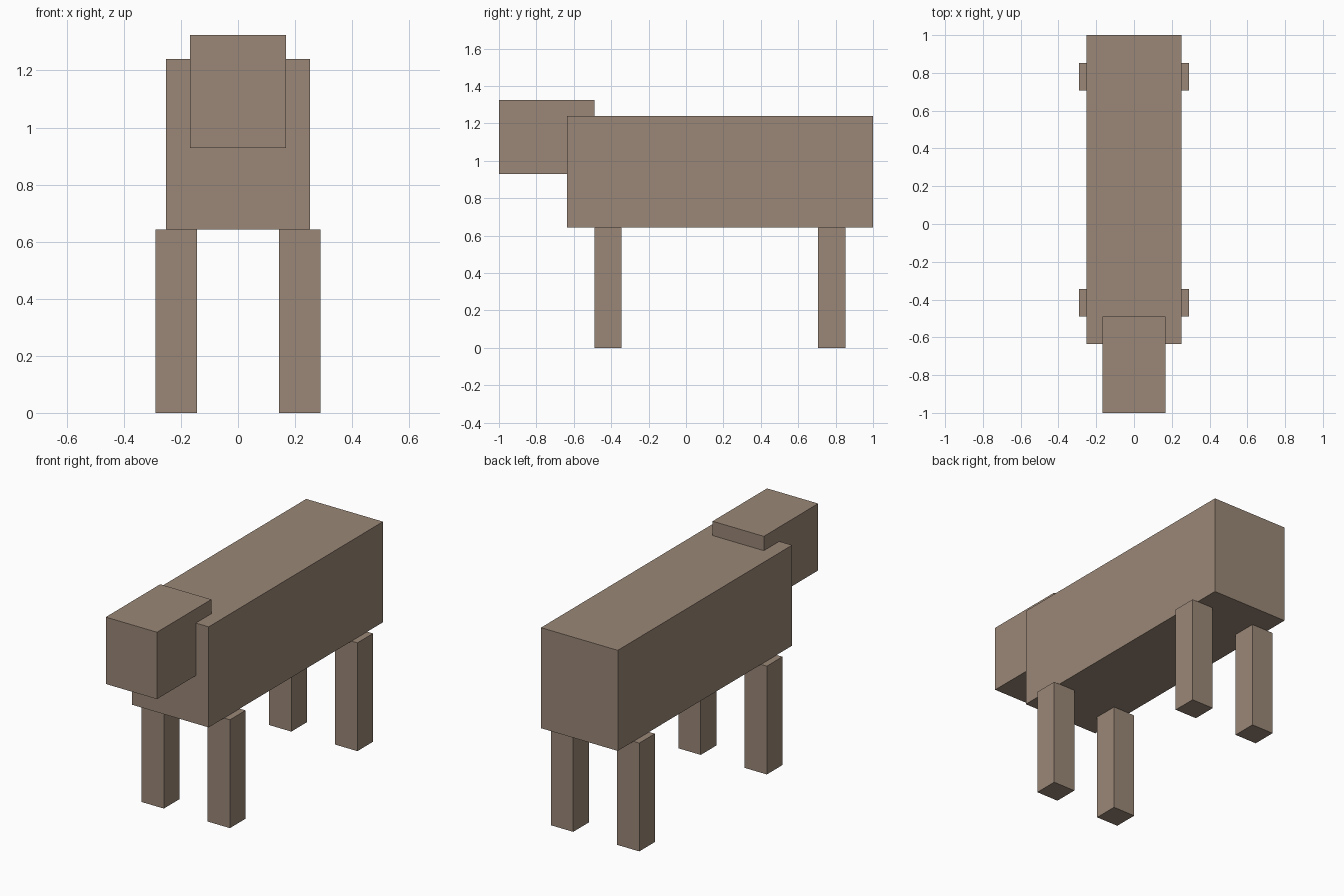
import bpy
from mathutils import Vector

# Remove the default object
cube = bpy.data.objects.get("Cube")
if cube:
    bpy.data.objects.remove(cube, do_unlink=True)

# Single flat colour
hide = bpy.data.materials.new("taupe_hide")
hide.use_nodes = True
colour = (0.325, 0.243, 0.185, 1)
hide.diffuse_color = colour
bsdf = next(n for n in hide.node_tree.nodes if n.type == "BSDF_PRINCIPLED")
bsdf.inputs["Base Color"].default_value = colour


def box(name, low, high):
    """Add a box spanning two opposite corners."""
    low, high = Vector(low), Vector(high)
    bpy.ops.mesh.primitive_cube_add(size=1, location=(low + high) / 2)
    obj = bpy.context.object
    obj.name = obj.data.name = name
    obj.scale = high - low
    bpy.ops.object.transform_apply(location=False, rotation=False, scale=True)
    obj.data.materials.append(hide)
    return obj


# Torso and overlapping head
LEG_TOP = 0.643
box("body", (-0.252, -0.635, LEG_TOP), (0.252, 1, 1.24))
box("head", (-0.168, -1, 0.928), (0.168, -0.49, 1.325))

# Four legs, standing slightly proud of the body sides
LEG_WIDTH = 0.146
for end, y in (("front", -0.49), ("back", 0.706)):
    for side, x in (("left", 0.144), ("right", -0.144 - LEG_WIDTH)):
        box(f"{end}_{side}_leg", (x, y, 0),
            (x + LEG_WIDTH, y + LEG_WIDTH, LEG_TOP))
